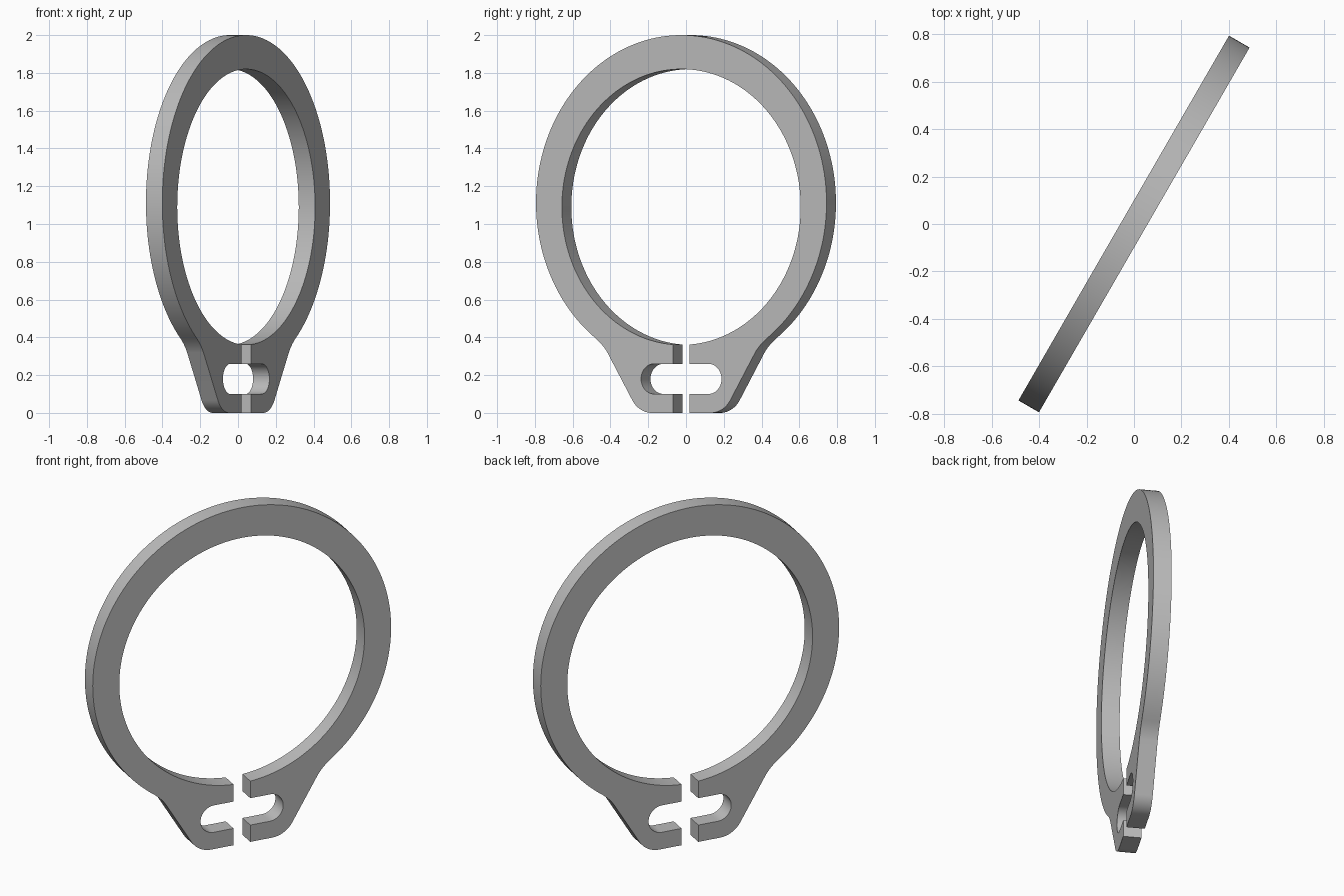
import bpy
import bmesh
from math import sin, cos, pi, asin, radians

cube = bpy.data.objects.get("Cube")
if cube:
    bpy.data.objects.remove(cube)

THICK = 0.1
OUTER_R, OUTER_Z = 0.888, 1.112
INNER_R, INNER_Z = 0.73, 1.09
GAP = 0.05            # half the width of the split
SLOT_R, SLOT_X, SLOT_Z = 0.08, 0.166, 0.18


def arc(cx, cz, r, start, end, n):
    """Points on a circle, angles measured clockwise from the top."""
    steps = [start + (end - start) * i / n for i in range(n + 1)]
    return [(cx + r * sin(a), cz + r * cos(a)) for a in steps]


def curve(a, b, c, n):
    """Quadratic curve from a to c, pulled towards b."""
    return [tuple((1 - t) ** 2 * p + 2 * t * (1 - t) * q + t * t * r
                  for p, q, r in zip(a, b, c))
            for t in (i / n for i in range(n + 1))]


# Half outline: outer rim, lug, slot, inner rim
half = arc(0, OUTER_Z, OUTER_R, 0, pi - asin(0.525 / OUTER_R), 72)
half += curve(half[-1], (0.48, 0.362), (0.452, 0.32), 8)[1:]
half += arc(0.18, 0.14, 0.14, radians(122), pi, 14)
half += [(GAP, 0), (GAP, SLOT_Z - SLOT_R)]
half += arc(SLOT_X, SLOT_Z, SLOT_R, pi, 0, 24)
half += [(GAP, SLOT_Z + SLOT_R)]
half += arc(0, INNER_Z, INNER_R, pi - asin(GAP / INNER_R), 0, 84)
outline = half + [(-x, z) for x, z in half[-2:0:-1]]

# Extrude the outline into a flat plate
bm = bmesh.new()
face = bm.faces.new([bm.verts.new((x, -THICK / 2, z)) for x, z in outline])
extruded = bmesh.ops.extrude_face_region(bm, geom=[face], use_keep_orig=True)
moved = [v for v in extruded["geom"] if isinstance(v, bmesh.types.BMVert)]
bmesh.ops.translate(bm, verts=moved, vec=(0, THICK, 0))
bmesh.ops.recalc_face_normals(bm, faces=bm.faces)
mesh = bpy.data.meshes.new("retaining_ring")
bm.to_mesh(mesh)
bm.free()

ring = bpy.data.objects.new("retaining_ring", mesh)
bpy.context.collection.objects.link(ring)
ring.rotation_euler.z = radians(60)

# Plain grey metal
steel = bpy.data.materials.new("steel_grey")
steel.use_nodes = True
grey = (0.5, 0.5, 0.5, 1)
steel.diffuse_color = grey
steel.node_tree.nodes["Principled BSDF"].inputs["Base Color"].default_value = grey
mesh.materials.append(steel)

# Smooth rims, crisp edges
bpy.ops.object.select_all(action="DESELECT")
ring.select_set(True)
bpy.context.view_layer.objects.active = ring
bpy.ops.object.shade_smooth_by_angle(angle=radians(30))
